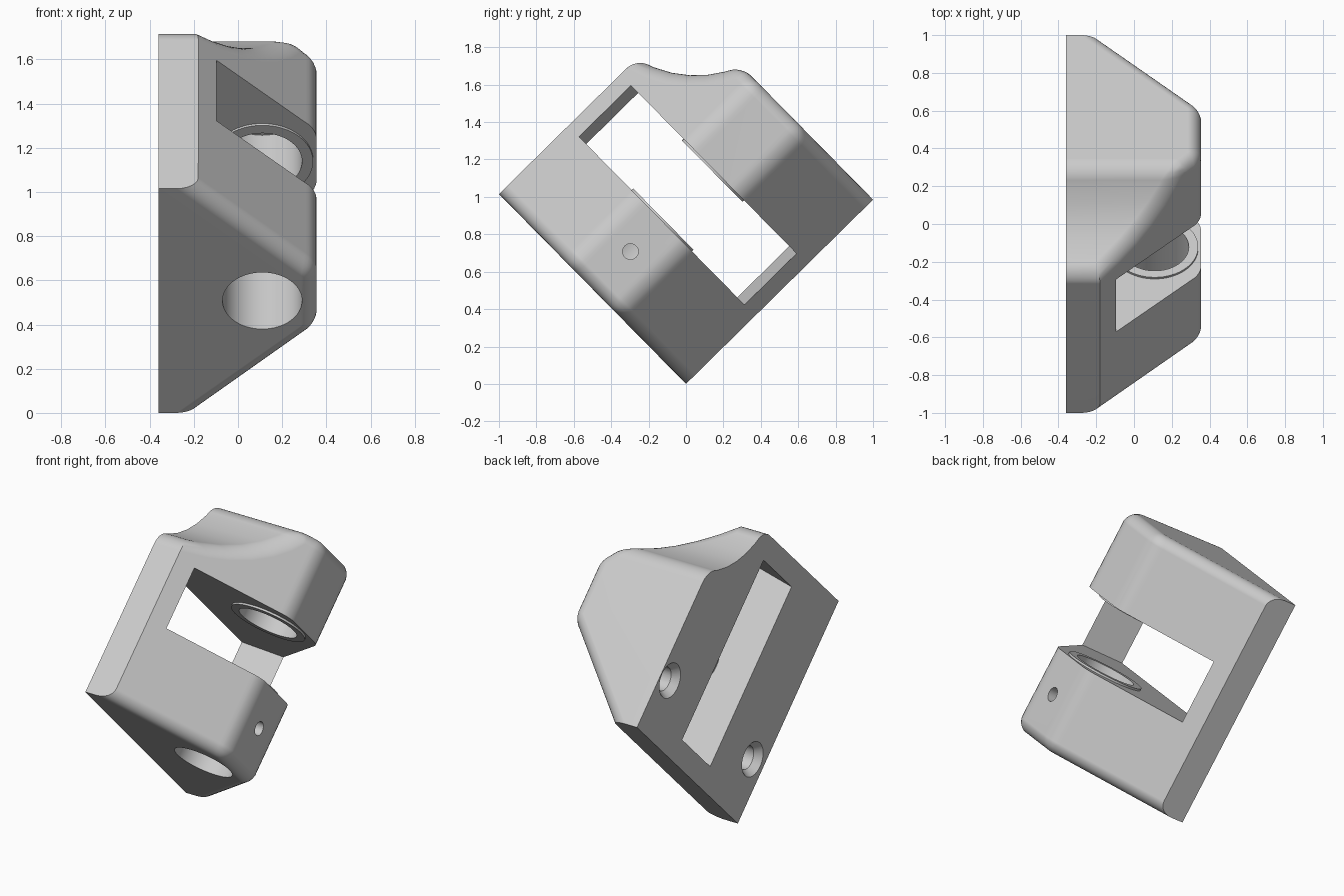
import bpy, bmesh, math
from mathutils import Vector, Matrix

cube = bpy.data.objects.get("Cube")
if cube:
    bpy.data.objects.remove(cube)

# Block frame: x outward from the mounting face, y along the bore, z across it
TILT = math.radians(44.57)
BACK, FRONT, KNEE = -0.36, 0.355, -0.18
LEN, WIDE = 1.404, 1.425
MID = WIDE / 2
SLOT = (0.52, 0.91)
BORE = Vector((0.11, 0, MID))
BORE_R = 0.18

grey = bpy.data.materials.new("light_grey")
grey.use_nodes = True
grey.diffuse_color = (0.6, 0.6, 0.6, 1)
grey.node_tree.nodes["Principled BSDF"].inputs["Base Color"].default_value = (0.6, 0.6, 0.6, 1)


def make_object(name, bm):
    bmesh.ops.recalc_face_normals(bm, faces=bm.faces)
    mesh = bpy.data.meshes.new(name)
    bm.to_mesh(mesh)
    bm.free()
    mesh.materials.append(grey)
    obj = bpy.data.objects.new(name, mesh)
    bpy.context.collection.objects.link(obj)
    return obj


def prism(points, offset):
    """Extrude a planar outline by an offset."""
    bm = bmesh.new()
    face = bm.faces.new([bm.verts.new(p) for p in points])
    ext = bmesh.ops.extrude_face_region(bm, geom=[face])
    moved = [v for v in ext["geom"] if isinstance(v, bmesh.types.BMVert)]
    bmesh.ops.translate(bm, verts=moved, vec=offset)
    bmesh.ops.recalc_face_normals(bm, faces=bm.faces)
    return bm


def cylinder(start, end, r1, r2=None, sides=64):
    start, end = Vector(start), Vector(end)
    axis = end - start
    rot = axis.to_track_quat('Z', 'Y').to_matrix().to_4x4()
    bm = bmesh.new()
    bmesh.ops.create_cone(bm, cap_ends=True, segments=sides, radius1=r1,
                          radius2=r1 if r2 is None else r2, depth=axis.length,
                          matrix=Matrix.Translation((start + end) / 2) @ rot)
    return bm


def cut(obj, cutters):
    """Subtract the cutters, bake the result and remove them."""
    for c in cutters:
        c.hide_render = True
        mod = obj.modifiers.new("cut", 'BOOLEAN')
        mod.operation, mod.solver, mod.object = 'DIFFERENCE', 'EXACT', c
    deps = bpy.context.evaluated_depsgraph_get()
    baked = bpy.data.meshes.new_from_object(obj.evaluated_get(deps))
    obj.modifiers.clear()
    obj.data = baked
    for c in cutters:
        bpy.data.objects.remove(c)


# Body: square outline with a scooped corner, extruded outward
scoop_a, scoop_b = Vector((BACK, LEN, 1.0)), Vector((BACK, 1.03, WIDE))
inward = Vector((0, -0.75, -0.66))
outline = [Vector((BACK, 0, 0)), Vector((BACK, LEN, 0))]
for i in range(7):
    t = i / 6
    outline.append(scoop_a.lerp(scoop_b, t) + inward * 0.068 * 4 * t * (1 - t))
outline.append(Vector((BACK, 0, WIDE)))
bm = prism(outline, (FRONT - BACK, 0, 0))

# Sloping flanks either side of the front
for side, base in ((1, WIDE), (-1, 0)):
    bmesh.ops.bisect_plane(bm, geom=bm.verts[:] + bm.edges[:] + bm.faces[:], dist=1e-5,
                           plane_co=(KNEE, 0, base), plane_no=(0.98, 0, side), clear_outer=True)
    bmesh.ops.holes_fill(bm, edges=[e for e in bm.edges if e.is_boundary])
bmesh.ops.recalc_face_normals(bm, faces=bm.faces)
bm.normal_update()


def rounded(edge):
    if edge.calc_face_angle(0) < math.radians(25):
        return False
    a, b = (v.co for v in edge.verts)
    if max(a.x, b.x) > KNEE + 0.01:
        return True
    # the two lips of the scoop are rounded right to the mounting face
    along_x = abs(a.x - b.x) > 0.1
    return along_x and any((a - p).yz.length < 0.01 for p in (scoop_a, scoop_b))


bmesh.ops.bevel(bm, geom=[e for e in bm.edges if rounded(e)], offset=0.07, segments=6,
                profile=0.5, affect='EDGES', clamp_overlap=False)
body = make_object("bracket_body", bm)

# Slot through the body, tapering slightly toward the mounting face
half = [(-0.5, 0.546), (-0.095, 0.631), (0.5, 0.631)]
section = [(x, SLOT[0], MID + h) for x, h in half]
section += [(x, SLOT[0], MID - h) for x, h in reversed(half)]
cutters = [make_object("slot_cutter", prism(section, (0, SLOT[1] - SLOT[0], 0)))]

# Pin bore: open at the near side, blind at the far side
for name, y0, y1 in (("bore_near", -0.1, SLOT[0] + 0.1), ("bore_far", SLOT[1] - 0.1, 1.25)):
    cutters.append(make_object(name, cylinder(BORE + Vector((0, y0, 0)),
                                              BORE + Vector((0, y1, 0)), BORE_R)))

# Set-screw hole on the front
cutters.append(make_object("set_screw_cutter",
                           cylinder((0.15, 0.285, MID), (0.5, 0.285, MID), 0.042, sides=32)))

# Countersunk mounting holes on the back
for y in (0.14, 1.29):
    cutters.append(make_object("screw_cutter",
                               cylinder((BACK - 0.1, y, 0.35), (BACK + 0.25, y, 0.35), 0.072, sides=48)))
    cutters.append(make_object("sink_cutter",
                               cylinder((BACK - 0.01, y, 0.35), (BACK + 0.045, y, 0.35), 0.113, 0.07, 48)))
cut(body, cutters)

# Raised rings around the bore inside the slot
parts = [body]
for name, y, out in (("near_bore_ring", SLOT[0], 1), ("far_bore_ring", SLOT[1], -1)):
    foot = BORE + Vector((0, y - 0.005 * out, 0))
    tip = BORE + Vector((0, y + 0.012 * out, 0))
    step = Vector((0, 0.1, 0))
    ring = make_object(name, cylinder(foot, tip, 0.23))
    cut(ring, [make_object("ring_cutter", cylinder(foot - step, tip + step, BORE_R))])
    parts.append(ring)

# Tilt everything onto its lower edge and smooth the rounded areas
for obj in parts:
    obj.rotation_euler.x = TILT
    bpy.ops.object.select_all(action='DESELECT')
    obj.select_set(True)
    bpy.context.view_layer.objects.active = obj
    bpy.ops.object.shade_smooth_by_angle(angle=math.radians(30))
    normals = obj.modifiers.new("weighted_normals", 'WEIGHTED_NORMAL')
    normals.keep_sharp = True
